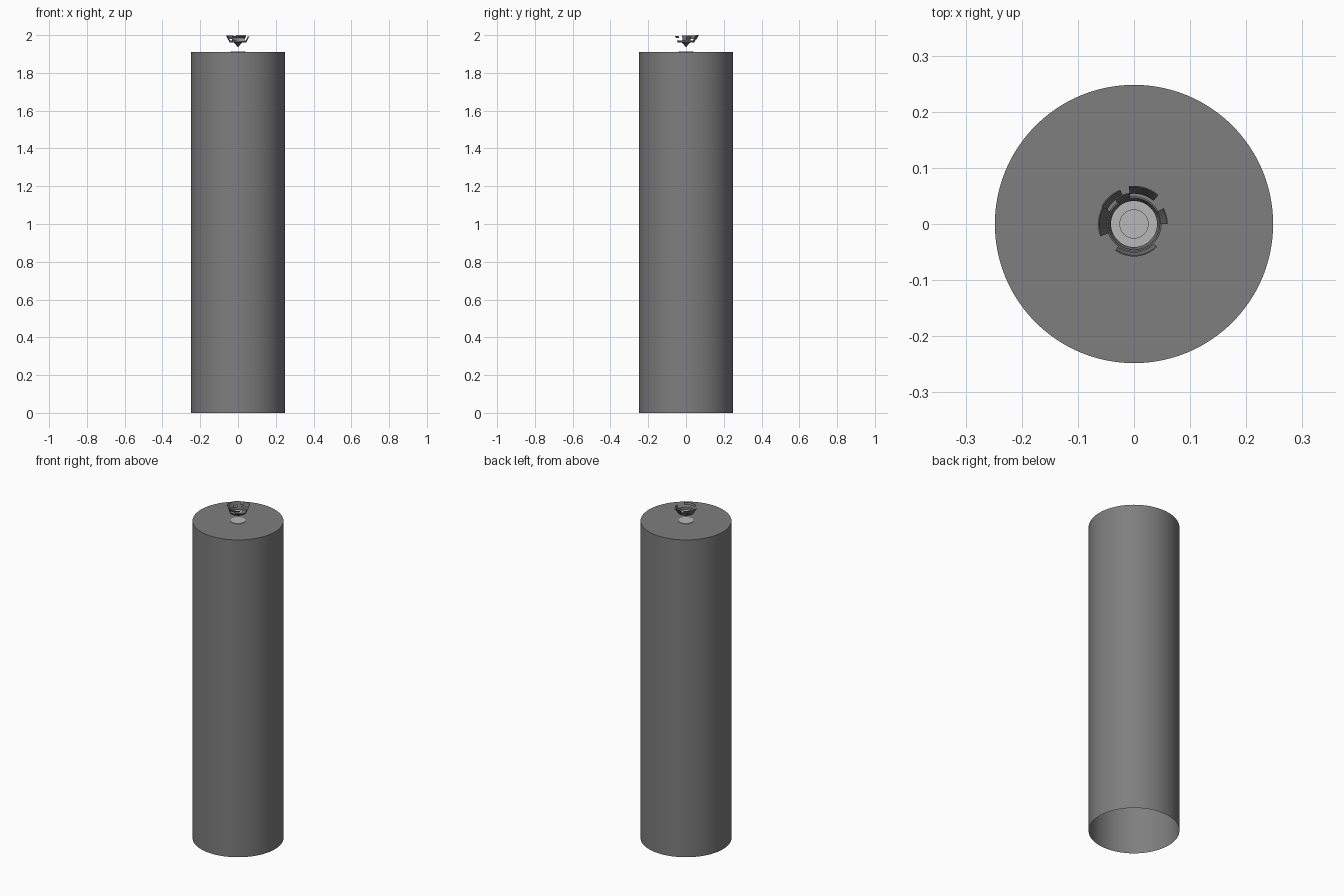
import bpy, bmesh, math

if "Cube" in bpy.data.objects:
    bpy.data.objects.remove(bpy.data.objects["Cube"])


def material(name, v):
    m = bpy.data.materials.new(name)
    m.diffuse_color = (v, v, v, 1)
    m.use_nodes = True
    m.node_tree.nodes["Principled BSDF"].inputs["Base Color"].default_value = m.diffuse_color
    return m


GREY = material("mid grey", 0.21)
LIGHT = material("light grey", 0.48)
DARK = material("dark grey", 0.15)


def lathe(name, profile, mat, start=0, end=360, steps=96, closed=False):
    """Sweep (radius, z) points around z; closed joins the profile ends into a solid."""
    bm = bmesh.new()
    full = end - start >= 360
    count = steps if full else steps + 1
    rows = []
    for i in range(count):
        a = math.radians(start + (end - start) * i / steps)
        rows.append([bm.verts.new((r * math.cos(a), r * math.sin(a), z)) for r, z in profile])
    n = len(profile)
    for i in range(steps):
        p, q = rows[i], rows[(i + 1) % count]
        for j in range(n if closed else n - 1):
            k = (j + 1) % n
            bm.faces.new((p[j], q[j], q[k], p[k]))
    if closed and not full:
        bm.faces.new(rows[0])
        bm.faces.new(rows[-1][::-1])
    bmesh.ops.remove_doubles(bm, verts=bm.verts, dist=1e-5)
    bmesh.ops.recalc_face_normals(bm, faces=bm.faces)
    me = bpy.data.meshes.new(name)
    bm.to_mesh(me)
    bm.free()
    me.materials.append(mat)
    ob = bpy.data.objects.new(name, me)
    bpy.context.collection.objects.link(ob)
    bpy.ops.object.select_all(action='DESELECT')
    ob.select_set(True)
    bpy.context.view_layer.objects.active = ob
    bpy.ops.object.shade_smooth_by_angle(angle=math.radians(35))
    return ob


def shell(name, r0, z0, r1, z1, t, start=0, end=360, steps=48):
    """Thin flaring band, or an arc of one."""
    return lathe(name, [(r0, z0), (r1, z1), (r1 - t, z1), (r0 - t, z0)],
                 DARK, start, end, steps, True)


# Tall column, capped on top and open underneath
lathe("column", [(0.248, 0), (0.248, 1.911), (0, 1.911)], GREY)

# Pale disc lying on the cap
lathe("base_disc", [(0.041, 1.911), (0.041, 1.914), (0, 1.914)], LIGHT, steps=48)

# Floating cone with its point down
lathe("floating_cone", [(0, 1.936), (0.026, 1.966)], DARK, steps=32)
lathe("cone_top", [(0.026, 1.966), (0, 1.966)], LIGHT, steps=32)

# Inner flaring ring
shell("inner_ring", 0.044, 1.961, 0.049, 1.972, 0.003)

# Broken outer ring: start, end, lower radius and height, upper radius and height
for i, (a, b, r0, z0, r1, z1) in enumerate([
        (50, 98, 0.056, 1.978, 0.068, 2.0),
        (112, 152, 0.056, 1.980, 0.066, 1.999),
        (152, 200, 0.050, 1.972, 0.064, 1.998),
        (0, 28, 0.048, 1.970, 0.060, 1.992),
        (98, 128, 0.047, 1.968, 0.056, 1.984),
        (235, 315, 0.052, 1.984, 0.058, 1.996)]):
    shell(f"ring_fragment_{i + 1}", r0, z0, r1, z1, 0.002, a, b, 12)
